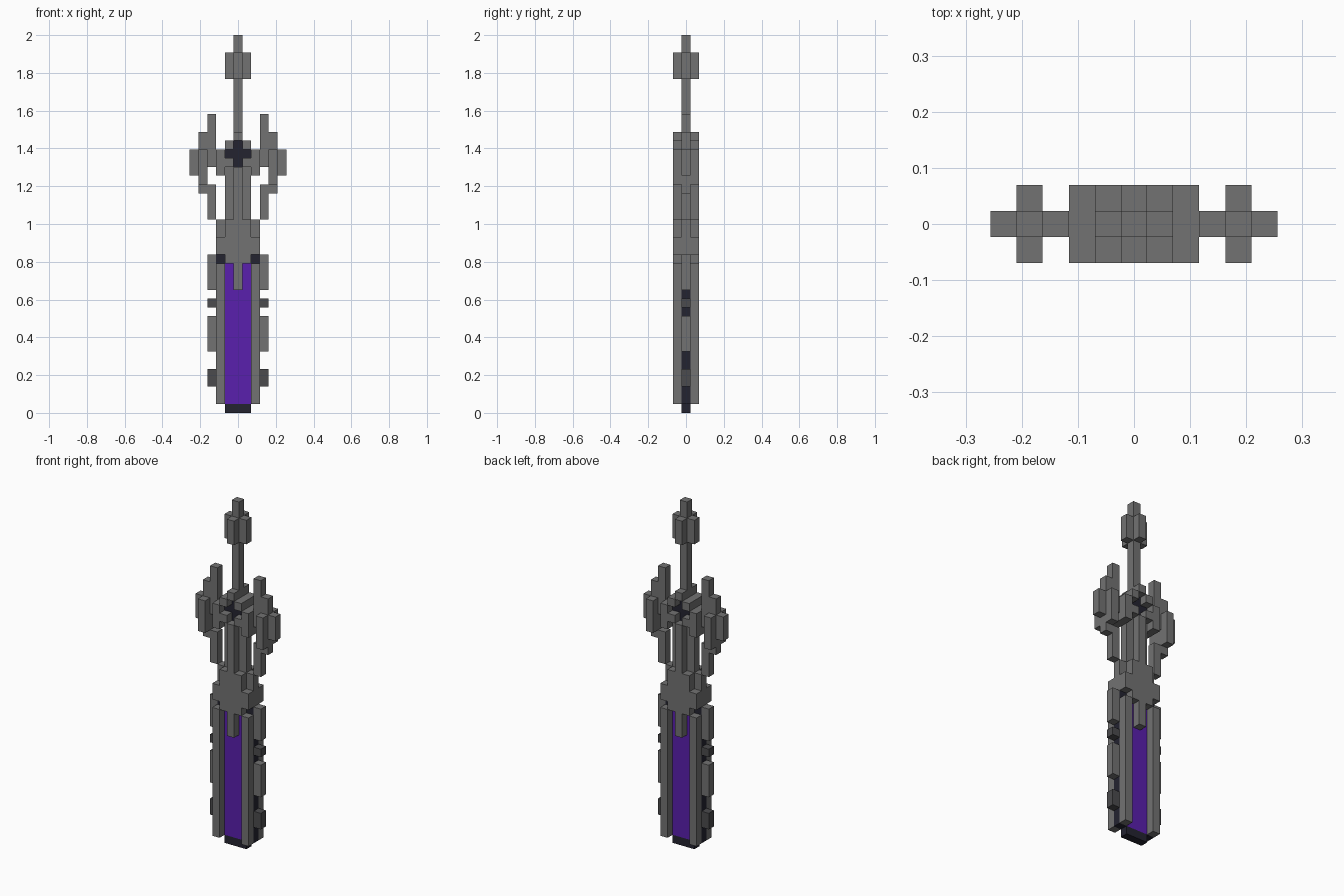
import bpy
import bmesh
from mathutils import Matrix, Vector

U = 2 / 43  # one block

cube = bpy.data.objects.get("Cube")
if cube:
    bpy.data.objects.remove(cube, do_unlink=True)


def material(name, color):
    m = bpy.data.materials.new(name)
    m.use_nodes = True
    m.diffuse_color = (*color, 1)
    m.node_tree.nodes["Principled BSDF"].inputs["Base Color"].default_value = (*color, 1)
    return m


steel = material("grey_steel", (0.17, 0.17, 0.17))
iron = material("dark_grey_iron", (0.07, 0.07, 0.075))
black = material("blue_black", (0.017, 0.017, 0.03))
purple = material("purple_crystal", (0.10, 0.014, 0.42))


def part(name, mat, *boxes):
    """Boxes are (x, y, bottom, top); x and y are spans in blocks, mirrored when off centre."""
    bm = bmesh.new()
    for (x0, x1), (y0, y1), z0, z1 in boxes:
        for sx in ((1, -1) if x0 >= 0 else (1,)):
            for sy in ((1, -1) if y0 >= 0 else (1,)):
                centre = Vector((sx * (x0 + x1), sy * (y0 + y1), z0 + z1)) * U / 2
                size = Vector((x1 - x0, y1 - y0, z1 - z0)) * U
                bmesh.ops.create_cube(bm, size=1, matrix=Matrix.LocRotScale(centre, None, size))
    mesh = bpy.data.meshes.new(name)
    bm.to_mesh(mesh)
    bm.free()
    mesh.materials.append(mat)
    obj = bpy.data.objects.new(name, mesh)
    bpy.context.collection.objects.link(obj)


# Block spans: centre column, three wide, then successive columns outward
MID, WIDE = (-.5, .5), (-1.5, 1.5)
C1, C2, C3, C4, C5 = [(i - .5, i + .5) for i in range(1, 6)]

# Rod and pommel
part("handle_rod", steel, (MID, MID, 31, 43))
part("pommel", steel, (C1, MID, 38, 41), (MID, C1, 38, 41))

# Hub ring around a recessed dark cross
part("hub_ring", steel,
     (C2, WIDE, 27, 30), (C1, C1, 28, 29), (C1, C1, 30, 31),
     (MID, C1, 31, 32), (MID, C1, 27, 28))
part("hub_core", steel, (C1, MID, 28, 29), (C1, MID, 30, 31))
part("hub_cross", black, (WIDE, MID, 29, 30), (MID, MID, 30, 31), (MID, MID, 28, 29))

# Curved guard arms
part("guard_arms", steel,
     (C3, MID, 28, 34), (C4, MID, 25, 32), (C4, C1, 26, 30),
     (C5, MID, 27, 30), (C3, MID, 22, 26))

# Shaft, collar and the tongue over the crystal
part("shaft", steel, (WIDE, MID, 22, 28), (MID, C1, 22, 27))
part("collar", steel, (WIDE, WIDE, 17, 22), (C2, MID, 20, 22), (C2, WIDE, 18, 20))
part("tongue", steel, (MID, C1, 14, 17))

# Blade: crystal core, dark spine, outer rails and tip
part("crystal", purple, (WIDE, MID, 1, 17))
part("blade_spine", black, (C2, MID, 1, 18))
part("blade_rails", steel, (C2, C1, 1, 17))
part("blade_tip", black, (WIDE, MID, 0, 1))

# Teeth along the blade edges
part("large_teeth", steel, (C3, MID, 14, 18), (C3, MID, 7, 11))
part("small_teeth", iron, (C3, MID, 12, 13), (C3, MID, 3, 5))
